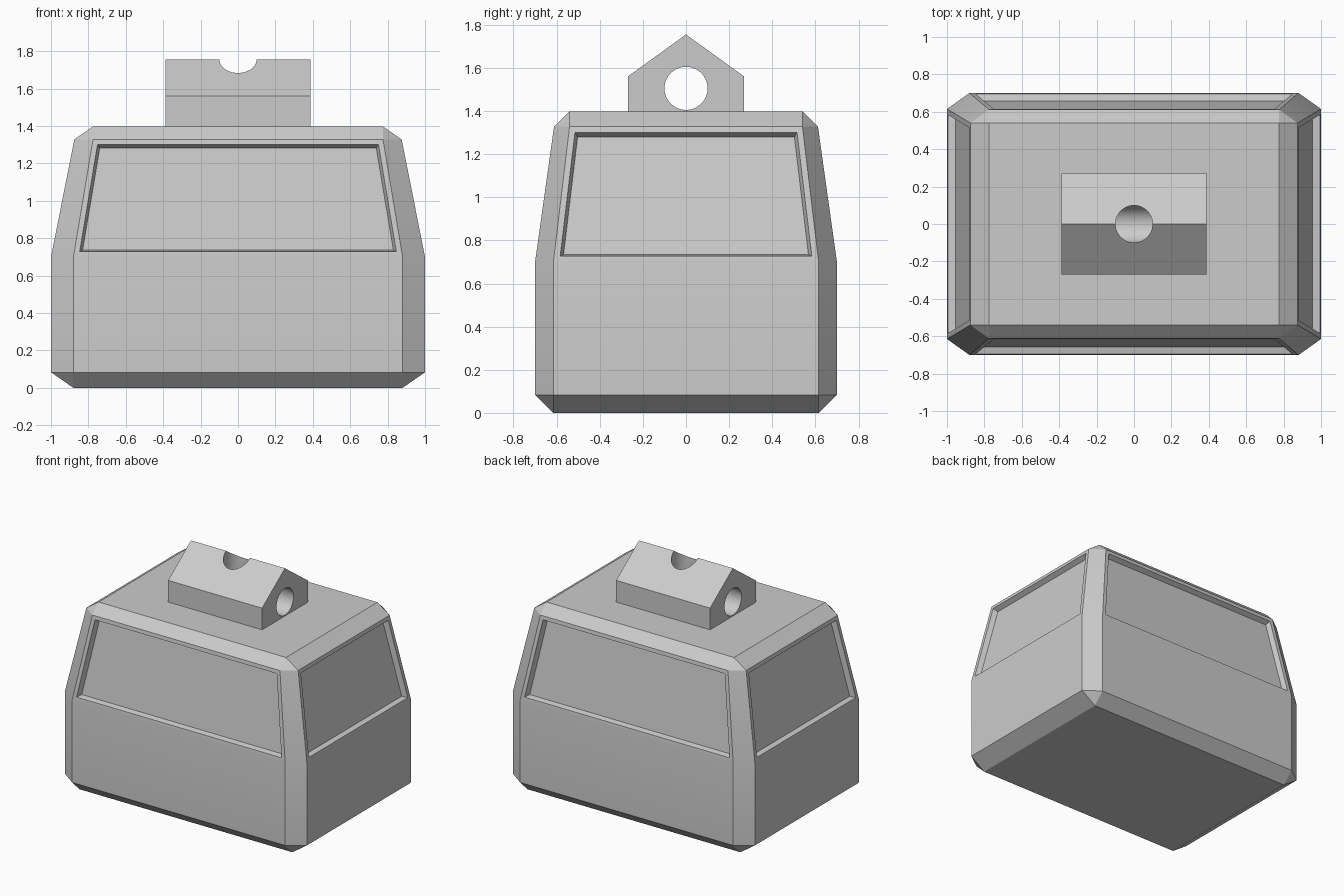
import bpy
import bmesh
from math import pi, radians
from mathutils import Matrix

cube = bpy.data.objects.get("Cube")
if cube:
    bpy.data.objects.remove(cube, do_unlink=True)

grey = bpy.data.materials.new("light grey")
grey.use_nodes = True
colour = (0.6, 0.6, 0.6, 1)
grey.diffuse_color = colour
grey.node_tree.nodes["Principled BSDF"].inputs["Base Color"].default_value = colour


def finish(bm, name):
    bmesh.ops.recalc_face_normals(bm, faces=bm.faces)
    mesh = bpy.data.meshes.new(name)
    bm.to_mesh(mesh)
    bm.free()
    mesh.materials.append(grey)
    obj = bpy.data.objects.new(name, mesh)
    bpy.context.collection.objects.link(obj)
    return obj


def smooth(obj):
    bpy.ops.object.select_all(action="DESELECT")
    obj.select_set(True)
    bpy.context.view_layer.objects.active = obj
    bpy.ops.object.shade_smooth_by_angle(angle=radians(25))


def cylinder(name, radius, depth, matrix):
    bm = bmesh.new()
    bmesh.ops.create_cone(bm, cap_ends=True, segments=64, radius1=radius,
                          radius2=radius, depth=depth, matrix=matrix)
    obj = finish(bm, name)
    obj.hide_render = True
    obj.hide_viewport = True
    return obj


# Cabin: chamfered rings (inner x, outer x, inner y, outer y, height)
rings = [
    (0.88, 1.0, 0.615, 0.70, 0.083),
    (0.88, 1.0, 0.615, 0.70, 0.70),
    (0.775, 0.875, 0.54, 0.612, 1.328),
]
bm = bmesh.new()


def ring(ix, ox, iy, oy, z):
    points = [(ix, -oy), (ox, -iy), (ox, iy), (ix, oy),
              (-ix, oy), (-ox, iy), (-ox, -iy), (-ix, -oy)]
    return [bm.verts.new((x, y, z)) for x, y in points]


def cap(loop, x, y, z):
    """Close a ring with bevelled edges, corner triangles and a flat rectangle."""
    rect = [bm.verts.new(p) for p in ((x, -y, z), (x, y, z), (-x, y, z), (-x, -y, z))]
    bm.faces.new(rect)
    for i in range(4):
        a, b, c = loop[2 * i], loop[2 * i + 1], loop[(2 * i + 2) % 8]
        bm.faces.new((a, b, rect[i]))
        bm.faces.new((b, c, rect[(i + 1) % 4], rect[i]))


loops = [ring(*r) for r in rings]
windows = []
for low, high in zip(loops, loops[1:]):
    for i in range(8):
        j = (i + 1) % 8
        face = bm.faces.new((low[i], low[j], high[j], high[i]))
        if low is loops[1] and i % 2:
            windows.append(face)
cap(loops[0], 0.88, 0.615, 0)
cap(loops[-1], 0.775, 0.54, 1.398)
bmesh.ops.recalc_face_normals(bm, faces=bm.faces)

# Recessed windows on all four sides
bmesh.ops.inset_individual(bm, faces=windows, thickness=0.028, use_even_offset=True)
bmesh.ops.inset_individual(bm, faces=windows, thickness=0.014, depth=-0.037,
                           use_even_offset=True)
cabin = finish(bm, "cabin")
smooth(cabin)

# Gabled hanger block on the roof
bm = bmesh.new()
profile = [(-0.27, 1.39), (0.27, 1.39), (0.27, 1.56), (0, 1.755), (-0.27, 1.56)]
end = bm.faces.new([bm.verts.new((-0.388, y, z)) for y, z in profile])
grown = bmesh.ops.extrude_face_region(bm, geom=[end])["geom"]
bmesh.ops.translate(bm, vec=(0.776, 0, 0),
                    verts=[v for v in grown if isinstance(v, bmesh.types.BMVert)])
hanger = finish(bm, "roof_hanger")

# Cable tunnel along x, and the hole from the ridge down into it
tunnel = cylinder("tunnel_cutter", 0.1, 2,
                  Matrix.Translation((0, 0, 1.505)) @ Matrix.Rotation(pi / 2, 4, "Y"))
shaft = cylinder("shaft_cutter", 0.099, 0.5, Matrix.Translation((0, 0, 1.755)))
for cutter in (tunnel, shaft):
    cut = hanger.modifiers.new(cutter.name, "BOOLEAN")
    cut.operation = "DIFFERENCE"
    cut.solver = "EXACT"
    cut.object = cutter
bpy.context.view_layer.objects.active = hanger
for cutter in (tunnel, shaft):
    bpy.ops.object.modifier_apply(modifier=cutter.name)
    bpy.data.objects.remove(cutter, do_unlink=True)
smooth(hanger)
